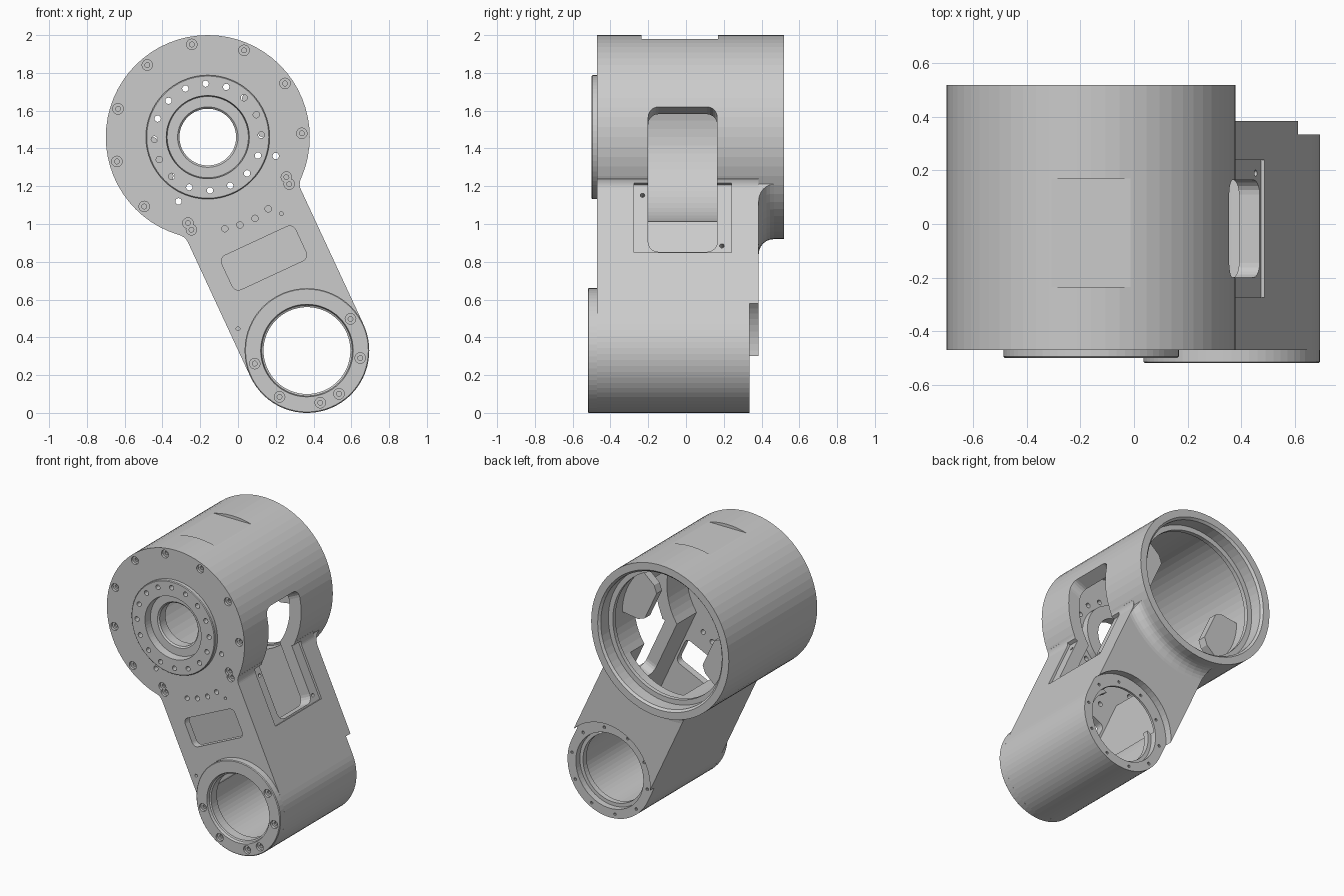
import bpy, bmesh
from math import sin, cos, pi, radians, hypot, atan2, sqrt
from mathutils import Vector

if "Cube" in bpy.data.objects:
    bpy.data.objects.remove(bpy.data.objects["Cube"])

BIG, SMALL = (-0.16, 1.46), (0.365, 0.33)           # x, z of the two bores
L = hypot(BIG[0] - SMALL[0], BIG[1] - SMALL[1])
TX, TZ = (BIG[0] - SMALL[0]) / L, (BIG[1] - SMALL[1]) / L
SEG = 64


# Frames: plain (x, z, y), arm-aligned (across, along, y), arm side (y, along, across)
def plain(a, b, c): return Vector((a, c, b))
def arm(a, b, c): return Vector((SMALL[0] + TZ * a + TX * b, c, SMALL[1] - TX * a + TZ * b))
def side(a, b, c): return arm(c, b, a)


def finish(name, bm):
    bmesh.ops.recalc_face_normals(bm, faces=bm.faces)
    me = bpy.data.meshes.new(name)
    bm.to_mesh(me)
    bm.free()
    ob = bpy.data.objects.new(name, me)
    bpy.context.collection.objects.link(ob)
    return ob


def prisms(name, parts, frame=plain):
    """Extrude each (outline, start, end) in the given frame."""
    bm = bmesh.new()
    for pts, c0, c1 in parts:
        lo = [bm.verts.new(frame(a, b, c0)) for a, b in pts]
        hi = [bm.verts.new(frame(a, b, c1)) for a, b in pts]
        bm.faces.new(lo)
        bm.faces.new(hi)
        for i in range(len(pts)):
            j = (i + 1) % len(pts)
            bm.faces.new((lo[i], lo[j], hi[j], hi[i]))
    return finish(name, bm)


def lathe(name, centre, prof, closed=False):
    """Turn a (radius, y) profile around the y axis through centre."""
    bm = bmesh.new()
    rings = [[bm.verts.new((centre[0] + r * cos(2 * pi * i / SEG), y, centre[1] + r * sin(2 * pi * i / SEG)))
              for i in range(SEG)] for r, y in prof]
    for k in range(len(rings) if closed else len(rings) - 1):
        a, b = rings[k], rings[(k + 1) % len(rings)]
        for i in range(SEG):
            j = (i + 1) % SEG
            bm.faces.new((a[i], a[j], b[j], b[i]))
    if not closed:
        bm.faces.new(rings[0])
        bm.faces.new(rings[-1])
    return finish(name, bm)


def boolean(ob, tool, op='DIFFERENCE'):
    m = ob.modifiers.new('bool', 'BOOLEAN')
    m.operation, m.solver, m.object, m.use_self = op, 'EXACT', tool, True
    with bpy.context.temp_override(object=ob, active_object=ob):
        bpy.ops.object.modifier_apply(modifier='bool')
    bpy.data.objects.remove(tool)


def arc(c, r, a0, a1, n):
    return [(c[0] + r * cos(a0 + (a1 - a0) * i / n), c[1] + r * sin(a0 + (a1 - a0) * i / n)) for i in range(n + 1)]


def circle(c, r, n=16): return arc(c, r, 0, 2 * pi, n)[:-1]
def rect(a0, a1, b0, b1): return [(a0, b0), (a1, b0), (a1, b1), (a0, b1)]


def rounded(a0, a1, b0, b1, r):
    cs = [(a1 - r, b1 - r), (a0 + r, b1 - r), (a0 + r, b0 + r), (a1 - r, b0 + r)]
    return [p for k, c in enumerate(cs) for p in arc(c, r, k * pi / 2, (k + 1) * pi / 2, 5)]


def polar(c, r, deg): return (c[0] + r * cos(radians(deg)), c[1] + r * sin(radians(deg)))


# Arm outline: round lower end, straight sides, fillets into the drum
W, R, F = 0.33, 0.54, 0.07
ft = L - sqrt((R + F) ** 2 - (W + F) ** 2)
fa = atan2(L - ft, -(W + F))
fil = arc((W + F, ft), F, pi, fa, 6)
right = fil + [(W, L)]
ARM = arc((0, 0), W, pi, 2 * pi, 32) + right + [(-a, b) for a, b in reversed(right)]


def link_body(name, y0, drum_y1, arm_y1):
    ob = lathe(name, BIG, [(R, y0), (R, drum_y1)])
    boolean(ob, prisms('arm', [(ARM, y0, arm_y1)], arm), 'UNION')
    return ob


# Main housing
housing = link_body('housing', -0.42, 0.52, 0.385)
flare = lathe('flare', BIG, [(R - 0.05, 0.36), (R + 0.08, 0.36)] +
              [(R + 0.08 - 0.08 * sin(a), 0.385 + 0.08 * (1 - cos(a))) for a in [i * pi / 12 for i in range(7)]] +
              [(R - 0.05, 0.465)], True)
boolean(flare, prisms('slab', [(rect(-W + 0.001, W - 0.001, 0.4, L), 0.3, 0.5)], arm), 'INTERSECT')
boolean(housing, flare, 'UNION')
boolean(housing, lathe('end_step', SMALL, [(0.352, 0.335), (0.352, 0.5)]))
boolean(housing, lathe('drum_bore', BIG, [(0.45, -0.5), (0.45, 0.39), (0.44, 0.39), (0.44, 0.42),
                                          (0.475, 0.42), (0.475, 0.505), (0.49, 0.521), (0.49, 0.6)]))
boolean(housing, lathe('pivot_bore', SMALL, [(0.265, -0.5), (0.265, 0.25), (0.24, 0.25), (0.24, 0.29),
                                             (0.265, 0.29), (0.265, 0.5)]))
boolean(housing, prisms('arm_cavity', [(rect(-0.23, 0.23, 0.15, 0.95), -0.5, 0.32)], arm))
# Side window, its shallow recess and the flat on top
boolean(housing, prisms('recess', [(rect(-0.275, 0.24, 0.42, 0.82), W - 0.015, 0.42)], side))
boolean(housing, prisms('window', [(rounded(-0.2, 0.165, 0.43, 1.174, 0.055), 0.2, 0.7)], side))
boolean(housing, prisms('top_flat', [(rect(-0.31, 0.0, 1.979, 2.1), -0.235, 0.17)]))
boolean(housing, prisms('side_holes', [(circle(p, 0.012), 0.27, 0.4) for p in ((-0.23, 0.76), (0.19, 0.465))], side))
boolean(housing, prisms('back_holes', [(circle(polar(SMALL, 0.3, 36 * i + 10), 0.01, 10), 0.28, 0.4)
                                       for i in range(10)]))

# Front cover plate
cover = link_body('front_cover', -0.47, -0.42, -0.42)
boolean(cover, lathe('cap_hole', BIG, [(0.32, -0.6), (0.32, -0.3)]))
boolean(cover, lathe('pivot_hole', SMALL, [(0.24, -0.6), (0.24, -0.3)]))
boolean(cover, prisms('access_hole', [(rounded(-0.215, 0.215, 0.44, 0.64, 0.035), -0.6, -0.3)], arm))
drum_bolts = [polar(BIG, 0.498, d) for d in (2.3, 34.8, 67.3, 99.8, 130, 162.5, 195, 227.5, 260, 330)]
drum_bolts += [polar(BIG, 0.467, d) for d in (257, 333)]
boolean(cover, prisms('counterbores', [(circle(p, 0.028), -0.6, -0.452) for p in drum_bolts]))
boolean(cover, prisms('bolt_holes', [(circle(p, 0.013, 10), -0.6, -0.43) for p in drum_bolts]))
small_holes = [(0.2, 1.36), (-0.315, 1.12), (-0.07, 0.975), (0.01, 0.995), (0.09, 1.03), (0.16, 1.08)]
boolean(cover, prisms('pin_holes', [(circle(p, 0.017), -0.6, -0.3) for p in small_holes] +
                      [(circle(p, 0.01), -0.6, -0.44) for p in ((0.23, 1.055), (0.0, 0.445))]))

# Bearing cap in the drum's front
cap = lathe('bearing_cap', BIG, [(0.15, -0.37), (0.15, -0.435), (0.16, -0.445), (0.215, -0.445), (0.22, -0.5),
                                 (0.323, -0.5), (0.328, -0.495), (0.328, -0.47), (0.32, -0.47), (0.32, -0.42),
                                 (0.24, -0.42), (0.24, -0.37)], True)
boolean(cap, prisms('cap_holes', [(circle(polar(BIG, 0.283, 2.3 + 22.5 * i), 0.017, 12), -0.6, -0.3)
                                  for i in range(16)]))

# Pivot flange on the lower front
flange = lathe('pivot_flange', SMALL, [(0.245, -0.52), (0.24, -0.5), (0.23, -0.495), (0.23, -0.43), (0.24, -0.43),
                                       (0.24, -0.47), (0.33, -0.47), (0.33, -0.515), (0.325, -0.52)], True)
flange_bolts = [polar(SMALL, 0.285, d) for d in (36, -8, -53.5, -75.7, -120.6, -166)]
boolean(flange, prisms('counterbores', [(circle(p, 0.028), -0.6, -0.502) for p in flange_bolts]))
boolean(flange, prisms('bolt_holes', [(circle(p, 0.013, 10), -0.6, -0.48) for p in flange_bolts]))

# Two mounting lugs inside the drum
for s, name in ((1, 'lug_right'), (-1, 'lug_left')):
    pts = [(0.46, -0.2), (0.36, -0.17), (0.29, -0.15), (0.25, -0.11), (0.25, 0.11), (0.29, 0.15), (0.36, 0.17), (0.46, 0.2)]
    prisms(name, [([(s * a, L + b) for a, b in pts], 0.24, 0.3)], arm)
